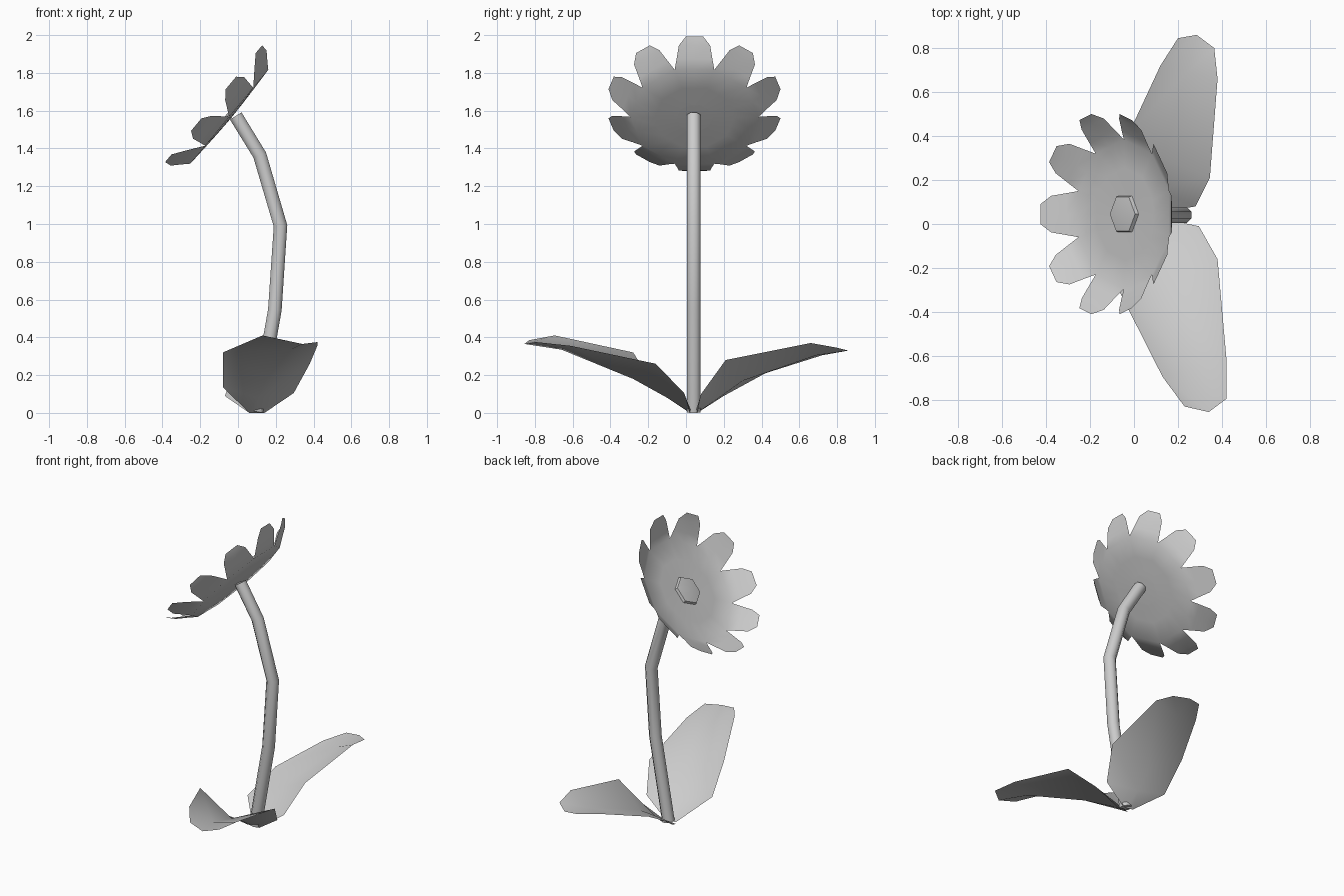
import bpy, bmesh, math
from mathutils import Matrix, Vector

if "Cube" in bpy.data.objects:
    bpy.data.objects.remove(bpy.data.objects["Cube"])

grey = bpy.data.materials.new("light_grey")
grey.use_nodes = True
colour = (0.6, 0.6, 0.6, 1)
grey.diffuse_color = colour
grey.node_tree.nodes["Principled BSDF"].inputs["Base Color"].default_value = colour


def finish(name, bm, angle, matrix=Matrix()):
    """Turn a bmesh into a named, smooth-shaded object."""
    bmesh.ops.remove_doubles(bm, verts=bm.verts, dist=0.0005)
    bm.transform(matrix)
    mesh = bpy.data.meshes.new(name)
    bm.to_mesh(mesh)
    bm.free()
    obj = bpy.data.objects.new(name, mesh)
    bpy.context.collection.objects.link(obj)
    mesh.materials.append(grey)
    bpy.ops.object.select_all(action='DESELECT')
    obj.select_set(True)
    bpy.context.view_layer.objects.active = obj
    bpy.ops.object.shade_smooth_by_angle(angle=math.radians(angle))
    return obj


def add_grid(bm, rows, closed=False):
    """Skin consecutive rows of points with quads."""
    rings = [[bm.verts.new(p) for p in row] for row in rows]
    n = len(rings[0])
    for a, b in zip(rings, rings[1:]):
        for i in range(n if closed else n - 1):
            j = (i + 1) % n
            bm.faces.new((a[i], a[j], b[j], b[i]))
    return rings


# Frame of the tilted flower head: radial, sideways, facing direction
radial = Vector((0.64, 0, 0.77)).normalized()
side = Vector((0, 1, 0))
facing = radial.cross(side)
head = Matrix.Translation((-0.037, 0.045, 1.56)) @ Matrix((radial, side, facing)).transposed().to_4x4()

# Blossom: shallow disc that breaks into ten upturned petals
PETALS = 10
petal_rows = [(0.323, 0.105, 0.012), (0.37, 0.095, 0.045), (0.43, 0.083, 0.085), (0.464, 0.045, 0.12)]
bm = bmesh.new()
for k in range(PETALS):
    turn = Matrix.Rotation(math.tau * k / PETALS, 4, 'Z')
    inner = [(r, r * math.tan(math.pi / PETALS), h) for r, h in ((0.09, 0.002), (0.2, 0.006))]
    rows = [[turn @ Vector((u, w * s, h)) for s in (-1, 0, 1)] for u, w, h in inner + petal_rows]
    first = add_grid(bm, rows)[0]
    centre = bm.verts.new((0, 0, 0))
    for a, b in zip(first, first[1:]):
        bm.faces.new((centre, a, b))
finish("blossom", bm, 60, head)

# Hub: low six-sided button in the middle of the blossom
bm = bmesh.new()
rows = [[(r * math.cos(math.tau * i / 6), r * math.sin(math.tau * i / 6), h) for i in range(6)]
        for r, h in ((0.095, 0.003), (0.09, 0.02))]
rim = add_grid(bm, rows, closed=True)[-1]
top = bm.verts.new((0, 0, 0.032))
for i in range(6):
    bm.faces.new((rim[i], rim[(i + 1) % 6], top))
finish("hub", bm, 40, head)

# Stem: bent eight-sided tube in one plane
SIDES, RADIUS = 8, 0.039
path = [Vector((x, 0.041, z)) for x, z in
        ((0.1, 0.006), (0.195, 0.545), (0.225, 0.99), (0.115, 1.365), (-0.012, 1.572))]
rows = []
for i, p in enumerate(path):
    along = (path[min(i + 1, len(path) - 1)] - path[max(i - 1, 0)]).normalized()
    across = side.cross(along)
    angles = [math.tau * (k + 0.5) / SIDES for k in range(SIDES)]
    rows.append([p + RADIUS * (across * math.cos(a) + side * math.sin(a)) for a in angles])
bm = bmesh.new()
rings = add_grid(bm, rows, closed=True)
bm.faces.new(reversed(rings[0]))
bm.faces.new(rings[-1])
bmesh.ops.recalc_face_normals(bm, faces=bm.faces)
finish("stem", bm, 50)

# Leaves: creased sheets, each row running left edge, midrib, right edge
front_leaf = [
    [(.06, .02, 0), (.1, .03, 0), (.14, .02, 0)],
    [(-.08, -.16, .135), (.1, -.1, .08), (.295, -.01, .105)],
    [(-.08, -.28, .32), (.15, -.28, .18), (.38, -.16, .26)],
    [(.13, -.695, .41), (.28, -.66, .335), (.42, -.61, .355)],
    [(.23, -.83, .385), (.34, -.855, .365), (.42, -.795, .375)],
]
back_leaf = [
    [(.06, .06, 0), (.1, .05, 0), (.14, .06, 0)],
    [(-.07, .2, .09), (.1, .16, .07), (.28, .08, .1)],
    [(-.02, .42, .21), (.13, .3, .17), (.345, .21, .28)],
    [(.12, .72, .305), (.24, .69, .305), (.38, .66, .37)],
    [(.2, .845, .33), (.285, .86, .33), (.365, .8, .345)],
]
for name, rows in (("front_leaf", front_leaf), ("back_leaf", back_leaf)):
    bm = bmesh.new()
    add_grid(bm, rows)
    bmesh.ops.recalc_face_normals(bm, faces=bm.faces)
    if sum(f.normal.z for f in bm.faces) < 0:
        bmesh.ops.reverse_faces(bm, faces=bm.faces)
    finish(name, bm, 60)
